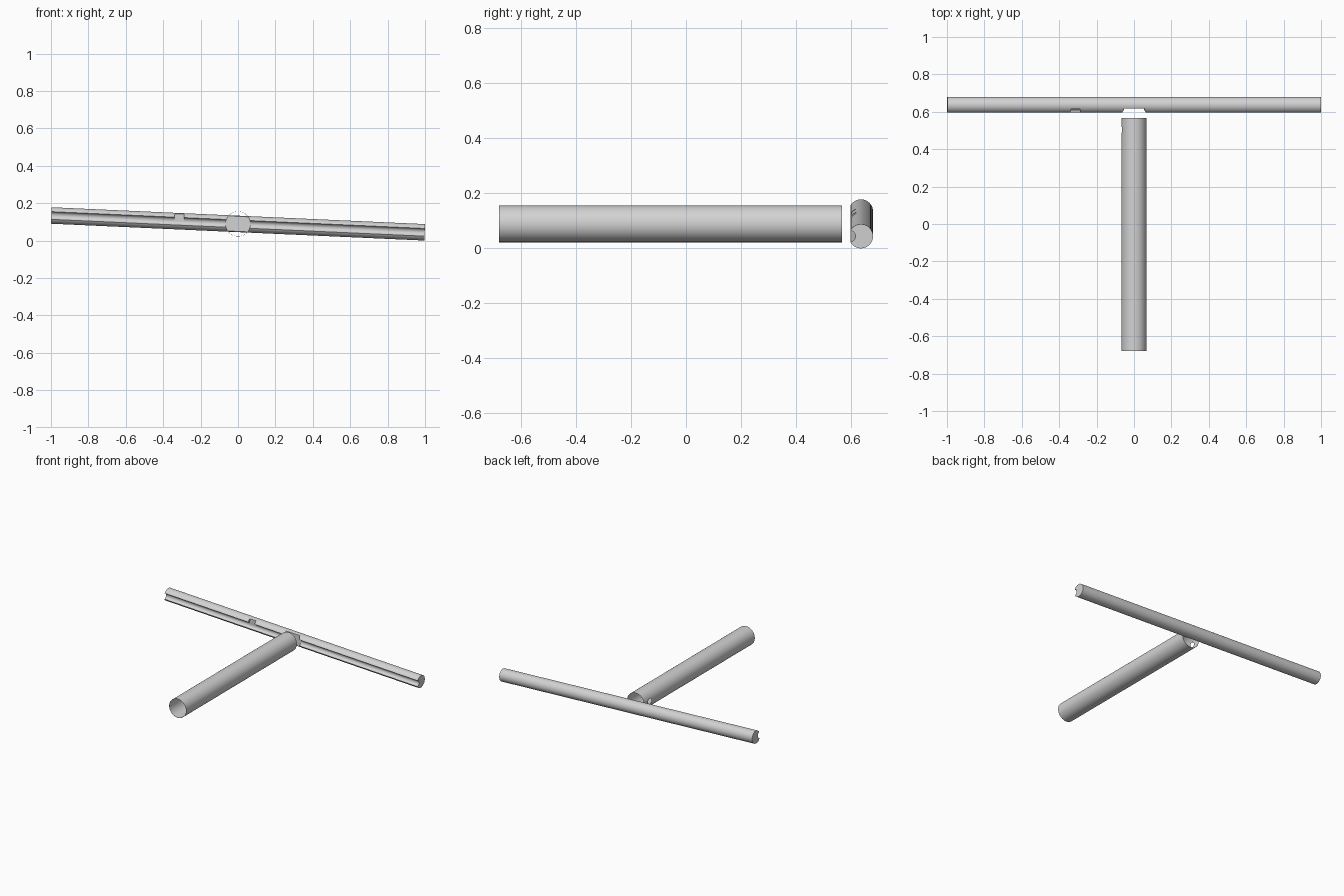
import bpy, bmesh, math
from mathutils import Matrix, Vector

if "Cube" in bpy.data.objects:
    bpy.data.objects.remove(bpy.data.objects["Cube"])

TILT = math.radians(2.58)      # slope of the cross rod
ROD_R, TUBE_R, WALL = 0.044, 0.067, 0.0012
MID_Z, ROD_Y = 0.089, 0.636

grey = bpy.data.materials.new("light grey")
grey.diffuse_color = (0.65, 0.65, 0.65, 1)
grey.use_nodes = True
grey.node_tree.nodes["Principled BSDF"].inputs["Base Color"].default_value = grey.diffuse_color

ALONG_X = Matrix.Rotation(math.pi / 2, 4, 'Y')
ALONG_Y = Matrix.Rotation(math.pi / 2, 4, 'X')
LEAN = Matrix.Rotation(TILT, 4, 'Y')


def finish(name, bm):
    me = bpy.data.meshes.new(name)
    bm.to_mesh(me)
    bm.free()
    me.materials.append(grey)
    ob = bpy.data.objects.new(name, me)
    bpy.context.collection.objects.link(ob)
    return ob


def cylinder(name, r, length, centre, turn, sides=64):
    bm = bmesh.new()
    bmesh.ops.create_cone(bm, cap_ends=True, segments=sides, radius1=r, radius2=r,
                          depth=length, matrix=Matrix.Translation(centre) @ turn)
    return finish(name, bm)


def box(name, size, centre, turn):
    bm = bmesh.new()
    bmesh.ops.create_cube(bm, size=1, matrix=Matrix.Translation(centre) @ turn
                          @ Matrix.Diagonal((*size, 1)))
    return finish(name, bm)


def cut(ob, cutter):
    bpy.context.view_layer.objects.active = ob
    mod = ob.modifiers.new("cut", 'BOOLEAN')
    mod.operation, mod.solver, mod.object = 'DIFFERENCE', 'EXACT', cutter
    bpy.ops.object.modifier_apply(modifier=mod.name)
    bpy.data.objects.remove(cutter, do_unlink=True)


def smooth(ob):
    bpy.ops.object.select_all(action='DESELECT')
    ob.select_set(True)
    bpy.context.view_layer.objects.active = ob
    bpy.ops.object.shade_smooth_by_angle(angle=math.radians(30))


# Tilted cross rod with a lengthwise channel along its front
rod = cylinder("cross_rod", ROD_R, 1.998, (0, ROD_Y, MID_Z), LEAN @ ALONG_X)
cut(rod, cylinder("channel_cutter", 0.021, 2.3, (0, 0.595, MID_Z), LEAN @ ALONG_X, 32))

# Round flat seat facing the tube
cut(rod, cylinder("seat_cutter", TUBE_R, 0.1, (0, 0.568, MID_Z), ALONG_Y))

# Small notch from the channel up through the top of the rod
off = LEAN @ Vector((-0.315, 0, 0.035))
cut(rod, box("notch_cutter", (0.05, 0.06, 0.07),
             (off.x, 0.586, MID_Z + off.z), LEAN))
smooth(rod)

# Thin open tube, with a small side hole near its back end
Y0, Y1 = -0.68, 0.567
tube = cylinder("tube", TUBE_R, Y1 - Y0, (0, (Y0 + Y1) / 2, MID_Z), ALONG_Y)
cut(tube, cylinder("bore_cutter", TUBE_R - WALL, 1.6, (0, (Y0 + Y1) / 2, MID_Z), ALONG_Y))
cut(tube, cylinder("hole_cutter", 0.02, 0.06, (-TUBE_R, 0.503, MID_Z), ALONG_X, 24))
smooth(tube)
